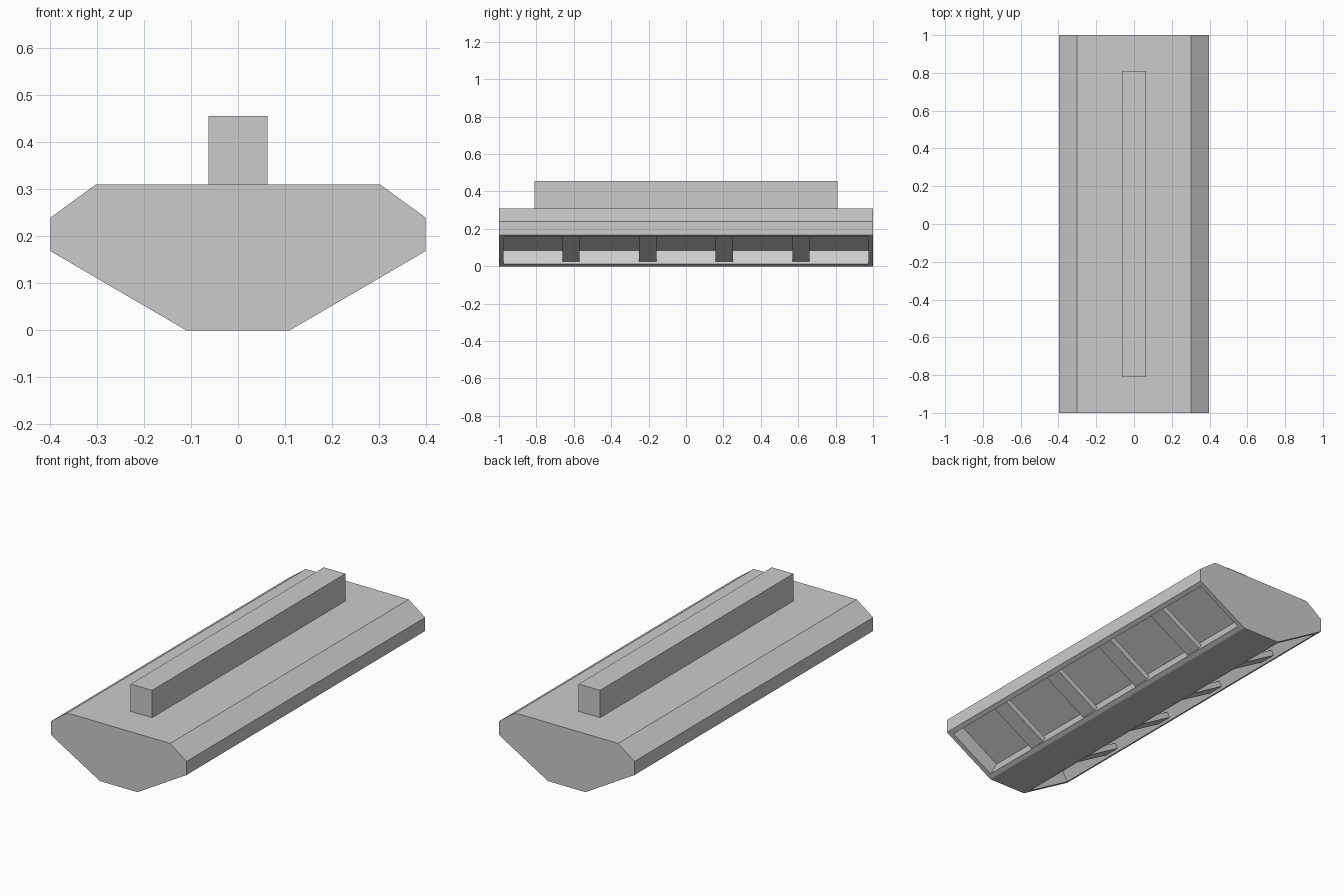
import bpy, bmesh, math
from mathutils import Matrix, Vector

if "Cube" in bpy.data.objects:
    bpy.data.objects.remove(bpy.data.objects["Cube"])

FLOOR_X, EDGE_X, EDGE_Z = 0.11, 0.398, 0.168
INSET, DEPTH = 0.025, 0.084


def finish(name, bm):
    bmesh.ops.recalc_face_normals(bm, faces=bm.faces[:])
    mesh = bpy.data.meshes.new(name)
    bm.to_mesh(mesh)
    bm.free()
    obj = bpy.data.objects.new(name, mesh)
    bpy.context.collection.objects.link(obj)
    return obj


def box(name, size, matrix):
    bm = bmesh.new()
    bmesh.ops.create_cube(bm, size=1, matrix=matrix @ Matrix.Diagonal((*size, 1)))
    return finish(name, bm)


# Housing: extruded profile with a recess sunk into each sloped underside
half = [(FLOOR_X, 0), (EDGE_X, EDGE_Z), (EDGE_X, 0.24), (0.302, 0.31)]
profile = half + [(-x, z) for x, z in reversed(half)]
bm = bmesh.new()
front = bm.faces.new([bm.verts.new((x, -1, z)) for x, z in profile])
ext = bmesh.ops.extrude_face_region(bm, geom=[front], use_keep_orig=True)
bmesh.ops.translate(bm, vec=(0, 2, 0),
                    verts=[v for v in ext["geom"] if isinstance(v, bmesh.types.BMVert)])
bmesh.ops.recalc_face_normals(bm, faces=bm.faces[:])
slopes = [f for f in bm.faces if f.normal.z < -0.3 and abs(f.normal.x) > 0.3]
bmesh.ops.inset_individual(bm, faces=slopes, thickness=INSET, use_even_offset=True)
bmesh.ops.inset_individual(bm, faces=slopes, thickness=0, depth=-DEPTH)
finish("housing", bm)

# Top mounting rail
box("mounting_rail", (0.126, 1.62, 0.147), Matrix.Translation((0, 0, 0.3815)))

# Cross slats just inside each recess opening
run = Vector((EDGE_X - FLOOR_X, 0, EDGE_Z))
angle = math.atan2(run.z, run.x)
inward = Vector((-math.sin(angle), 0, math.cos(angle)))
thick = 0.03
mid = Vector((FLOOR_X, 0, 0)) + run / 2 + inward * (0.0145 + thick / 2)
for side, label in ((1, "right"), (-1, "left")):
    for i in range(4):
        y = -0.615 + i * 0.41
        mat = (Matrix.Translation((side * mid.x, y, mid.z))
               @ Matrix.Rotation(-side * angle, 4, 'Y'))
        box(f"{label}_slat_{i + 1}", (run.length - 2 * INSET, 0.092, thick), mat)
